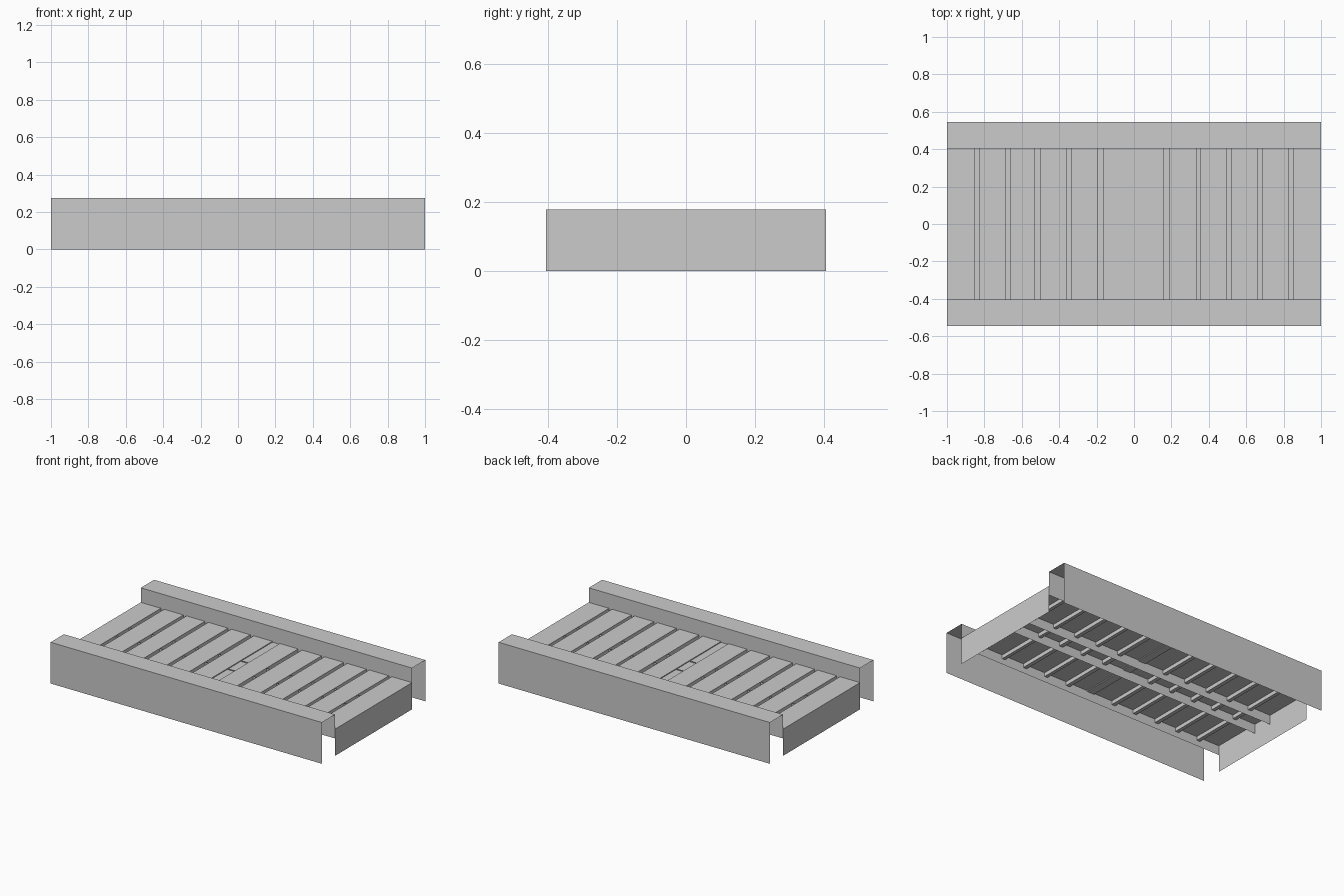
import bpy

if "Cube" in bpy.data.objects:
    bpy.data.objects.remove(bpy.data.objects["Cube"])

LENGTH_X = 1.0      # half length
DECK_Y = 0.405      # half width of the deck
OUTER_Y = 0.545     # half width over the side beams
DECK_Z = 0.178
BEAM_Z = 0.275
WEB_Z = 0.115       # lower edge of the inner webs

grey = bpy.data.materials.new("concrete grey")
grey.diffuse_color = (0.6, 0.6, 0.6, 1)
grey.use_nodes = True
grey.node_tree.nodes["Principled BSDF"].inputs["Base Color"].default_value = grey.diffuse_color


def sheet(name, profile, axis, half):
    """Sweep an open (u, z) profile along x or y from -half to +half."""
    verts = []
    for s in (-half, half):
        verts += [(s, u, z) if axis == "x" else (u, s, z) for u, z in profile]
    n = len(profile)
    faces = []
    for i in range(n - 1):
        f = (i, i + 1, n + i + 1, n + i)
        faces.append(f if axis == "y" else f[::-1])
    # the winding is turned so that a profile running left to right faces up
    if axis == "y":
        faces = [f for f in faces]
    mesh = bpy.data.meshes.new(name)
    mesh.from_pydata(verts, [], faces)
    mesh.update()
    up = sum(p.normal.z * p.area for p in mesh.polygons)
    if up < 0:
        mesh.flip_normals()
    mesh.materials.append(grey)
    obj = bpy.data.objects.new(name, mesh)
    bpy.context.collection.objects.link(obj)
    return obj


# hollow side beams: outer wall, top and short inner web
for side, sign in (("front", -1), ("back", 1)):
    sheet(side + "_side_beam",
          [(sign * OUTER_Y, 0), (sign * OUTER_Y, BEAM_Z),
           (sign * DECK_Y, BEAM_Z), (sign * DECK_Y, WEB_Z)], "x", LENGTH_X)

# deck with grooves between the slabs, closed by a plate at each end
grooves = [(-0.84, 0.024, 0.025), (-0.675, 0.024, 0.025), (-0.515, 0.026, 0.025),
           (-0.345, 0.024, 0.025), (-0.18, 0.026, 0.025), (-0.002, 0.055, 0.006),
           (0.174, 0.028, 0.025), (0.344, 0.022, 0.025), (0.508, 0.026, 0.025),
           (0.674, 0.022, 0.025), (0.84, 0.022, 0.025)]
profile = [(-LENGTH_X, 0), (-LENGTH_X, DECK_Z)]
for x, width, depth in grooves:
    a, b = x - width / 2, x + width / 2
    profile += [(a, DECK_Z), (a, DECK_Z - depth), (b, DECK_Z - depth), (b, DECK_Z)]
profile += [(LENGTH_X, DECK_Z), (LENGTH_X, 0)]
sheet("grooved_deck", profile, "y", DECK_Y)

# two thin webs of the centre girder below the deck
for side, y in (("front", -0.07), ("back", 0.07)):
    sheet(side + "_girder_web", [(y, WEB_Z), (y, DECK_Z)], "x", LENGTH_X)
